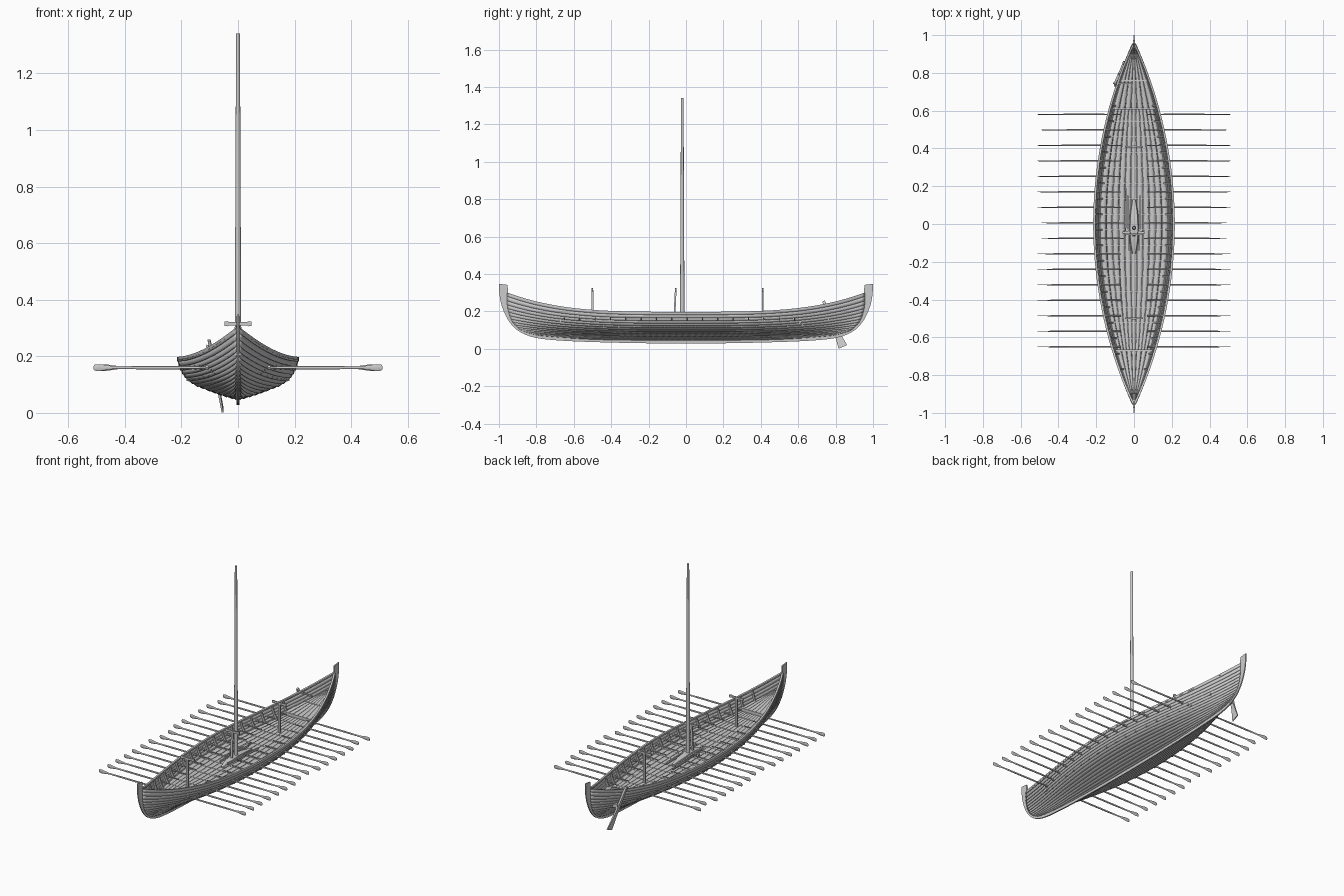
import bpy, math
from mathutils import Vector

if "Cube" in bpy.data.objects:
    bpy.data.objects.remove(bpy.data.objects["Cube"])


def spline(pts, f):
    """Catmull-Rom point at f (0..1) along a list of tuples."""
    n = len(pts) - 1
    f = min(max(f, 0), 1) * n
    i = min(int(f), n - 1)
    s = f - i
    p = [Vector(pts[min(max(k, 0), n)]) for k in (i - 1, i, i + 1, i + 2)]
    return 0.5 * (2 * p[1] + (p[2] - p[0]) * s + (2 * p[0] - 5 * p[1] + 4 * p[2] - p[3]) * s**2
                  + (3 * p[1] - p[0] - 3 * p[2] + p[3]) * s**3)


def make(name, verts, faces, mirror="", thick=0, angle=30):
    me = bpy.data.meshes.new(name)
    me.from_pydata([tuple(v) for v in verts], [], faces)
    ob = bpy.data.objects.new(name, me)
    bpy.context.collection.objects.link(ob)
    if thick:
        m = ob.modifiers.new("thickness", "SOLIDIFY")
        m.thickness, m.offset = thick, 0
    if mirror:
        m = ob.modifiers.new("mirror", "MIRROR")
        m.use_axis = ["X" in mirror, "Y" in mirror, False]
    bpy.ops.object.select_all(action="DESELECT")
    bpy.context.view_layer.objects.active = ob
    ob.select_set(True)
    bpy.ops.object.shade_smooth_by_angle(angle=math.radians(angle))
    return ob


def loft(name, rings, **kw):
    """Skin equal-sized rings and cap both ends."""
    k = len(rings[0])
    verts = [v for r in rings for v in r]
    faces = [(i * k + j, i * k + (j + 1) % k, (i + 1) * k + (j + 1) % k, (i + 1) * k + j)
             for i in range(len(rings) - 1) for j in range(k)]
    faces += [tuple(range(k))[::-1], tuple(range(len(verts) - k, len(verts)))]
    return make(name, verts, faces, **kw)


def bar(name, a, b, w, d, **kw):
    """Straight four-sided timber from a to b."""
    a, b = Vector(a), Vector(b)
    t = (b - a).normalized()
    s = t.cross(Vector((0, 1, 0)) if abs(t.y) < 0.9 else Vector((0, 0, 1))).normalized()
    n = t.cross(s)
    return loft(name, [[p + s * x * w / 2 + n * y * d / 2
                        for x, y in ((-1, -1), (1, -1), (1, 1), (-1, 1))] for p in (a, b)], **kw)


# Hull form: midship section (x, z) and stem landing line (y, z), keel to sheer
MID = [(.004, .05), (.05, .063), (.10, .081), (.15, .101), (.183, .126), (.202, .158), (.213, .195)]
END = [(.78, .072), (.86, .09), (.90, .115), (.93, .15), (.947, .195), (.955, .245), (.955, .298)]


def skin(t, u):
    m, e = spline(MID, t), spline(END, t)
    x = .004 + (m.x - .004) * max(0, 1 - u * u) ** (.95 + .4 * (1 - t))
    return Vector((x, u * e.x, m.y + (e.y - m.y) * abs(u) ** 3.5))


def skin_at(t, y):
    return skin(t, max(-1, min(1, y / spline(END, t).x)))


def normal(t, u):
    u = max(-.97, min(.97, u))
    du = skin(t, u + .01) - skin(t, u - .01)
    dt = skin(min(t + .01, 1), u) - skin(max(t - .01, 0), u)
    return du.cross(dt).normalized()


# Overlapping strakes
US = [math.sin(math.pi / 2 * (-1 + i / 32)) * .4 + (-1 + i / 32) * .6 for i in range(65)]
verts, faces = [], []
N = 15
for j in range(N):
    for k in range(3):
        t = min((j + k * .55) / N, 1)
        out = .0035 * (1 - k / 2)
        base = len(verts)
        verts += [skin(t, u) + normal(t, u) * out for u in US]
        if k:
            faces += [(base - 65 + i, base - 64 + i, base + i + 1, base + i) for i in range(64)]
make("hull_strakes", verts, faces, mirror="X", thick=.0035)

# Keel and both stems in one sweep (outer y, z, inner y, z)
STEM = [(0, .028, 0, .055), (.22, .03, .22, .056), (.45, .035, .45, .06), (.65, .043, .65, .067),
        (.8, .058, .77, .083), (.89, .092, .85, .115), (.945, .145, .905, .155),
        (.98, .215, .933, .205), (.996, .28, .947, .25), (1, .348, .954, .342)]
rings = []
for i in range(41):
    f = i / 40
    p = spline(STEM, f)
    w = .0065 - .002 * f
    rings.append([(-w * .7, p[0], p[1]), (w * .7, p[0], p[1]), (w, p[2], p[3]), (-w, p[2], p[3])])
loft("keel_and_stems", rings, mirror="Y")

# Gunwale rails
rings = []
for u in US:
    p = skin(1, u)
    rings.append([(max(p.x + a, 0), p.y, p.z + b) for a, b in
                  ((.003, -.007), (.003, .003), (-.009, .003), (-.009, -.007))])
loft("gunwale_rail", rings, mirror="X")


# Main deck and raised end decks, laid as lengthwise boards
def deck(name, t, y0, y1, boards=7):
    vs, fs = [], []
    n = 32
    for b in range(boards):
        for edge in (b + .03, b + .97):
            base = len(vs)
            for i in range(n + 1):
                p = skin_at(t, y0 + (y1 - y0) * i / n)
                vs.append((max(p.x - .002, 0) * (2 * edge / boards - 1), p.y, p.z))
        fs += [(base - n - 1 + i, base + i, base + i + 1, base - n + i) for i in range(n)]
    make(name, vs, fs, thick=.005)


deck("main_deck", .66, -.70, .64, 11)
deck("aft_deck", .74, .61, .90)
deck("fore_deck", .74, -.90, -.67)
for i, y in enumerate((-.67, .61, .76)):
    p = skin_at(.74, y)
    bar("deck_step_%d" % i, (-p.x, y, p.z - .008), (p.x, y, p.z - .008), .024, .01)

# Oars, ports, ribs and deck beams
OAR_Y = [.58 - i * .082 for i in range(16)]
OAR = [(.07, .003, .003), (.12, .0035, .004), (.22, .004, .006), (.34, .004, .006), (.44, .003, .005),
       (.462, .0022, .008), (.488, .002, .012), (.506, .0018, .011), (.51, .001, .006)]
for i, y in enumerate(OAR_Y):
    dx = -.02 if i in (1, 7, 8) else 0
    ring = [(math.cos(a * math.pi / 4), math.sin(a * math.pi / 4)) for a in range(8)]
    loft("oar_pair_%d" % i, [[(x + dx, y + c * ry, .16 + s * rz) for c, s in ring]
                             for x, ry, rz in OAR], mirror="X", angle=40)
    hx = skin_at(.84, y).x
    loft("oar_port_%d" % i, [[(hx + o, y + c * .008, .161 + s * .008) for c, s in ring]
                             for o in (-.006, .0045)], mirror="X")
for i in range(18):
    y = .62 - i * .082 + .005
    rings = []
    for k in range(9):
        t = .5 + .47 * k / 8
        p = skin_at(t, y)
        d = .017 - .008 * k / 8
        rings.append([(p.x - .001, y - .004, p.z), (p.x - .001, y + .004, p.z),
                      (p.x - d, y + .004, p.z + .004), (p.x - d, y - .004, p.z + .004)])
    loft("rib_pair_%d" % i, rings, mirror="X")
    p = skin_at(.66, y)
    bar("deck_beam_%d" % i, (-p.x, y, p.z - .004), (p.x, y, p.z - .004), .016, .008)

# Mast
loft("mast", [[(r * math.cos(a * math.pi / 8), -.02 + r * math.sin(a * math.pi / 8), z)
               for a in range(16)] for z, r in ((.06, .012), (.3, .0115), (.8, .009), (1.34, .007))])

# Mast partner: tapered block, with side rails and loose spars
loft("mast_partner", [[(-w, y, .12), (w, y, .12), (w * .7, y, h), (-w * .7, y, h)] for y, w, h in
                      ((-.16, .01, .135), (-.1, .024, .15), (-.02, .03, .158), (.06, .024, .15), (.13, .01, .138))])
bar("partner_rail", (.026, -.14, .152), (.034, .15, .14), .008, .012, mirror="X")
bar("loose_spar", (-.045, -.06, .15), (-.042, .19, .14), .007, .007)
bar("partner_cross_beam", (-.06, -.045, .145), (.055, -.045, .145), .012, .012)

# Spar crutches: upright post, T head and rounded ends
for name, y0, y1 in (("fore", -.5, -.5), ("middle", -.065, -.055), ("aft", .41, .41)):
    bar(name + "_crutch_post", (0, y0, .11), (0, y1, .315), .014, .009)
    loft(name + "_crutch_head", [[(x, y1 - .004, .315 - h), (x, y1 + .004, .315 - h),
                                  (x, y1 + .004, .315 + h), (x, y1 - .004, .315 + h)]
                                 for x, h in ((-.048, .007), (-.038, .009), (-.03, .006),
                                              (.03, .006), (.038, .009), (.048, .007))])

# Steering oar: narrow loom widening to a flat blade, with tiller and hull boss
rings = []
for f, w, th in ((0, .007, .005), (.12, .009, .006), (.35, .011, .006), (.6, .013, .005), (.78, .018, .004), (.97, .025, .003)):
    c = Vector((-.102, .735, .256)).lerp(Vector((-.053, .842, .003)), f)
    ax = Vector((0, .92, .39)) * w
    rings.append([c + ax + Vector((th, 0, 0)), c + ax - Vector((th, 0, 0)),
                  c - ax - Vector((th, 0, 0)), c - ax + Vector((th, 0, 0))])
loft("steering_oar", rings)
bar("tiller", (-.112, .745, .237), (-.005, .745, .228), .008, .008)
bar("steering_boss", (-.04, .785, .145), (-.082, .785, .15), .022, .022)
